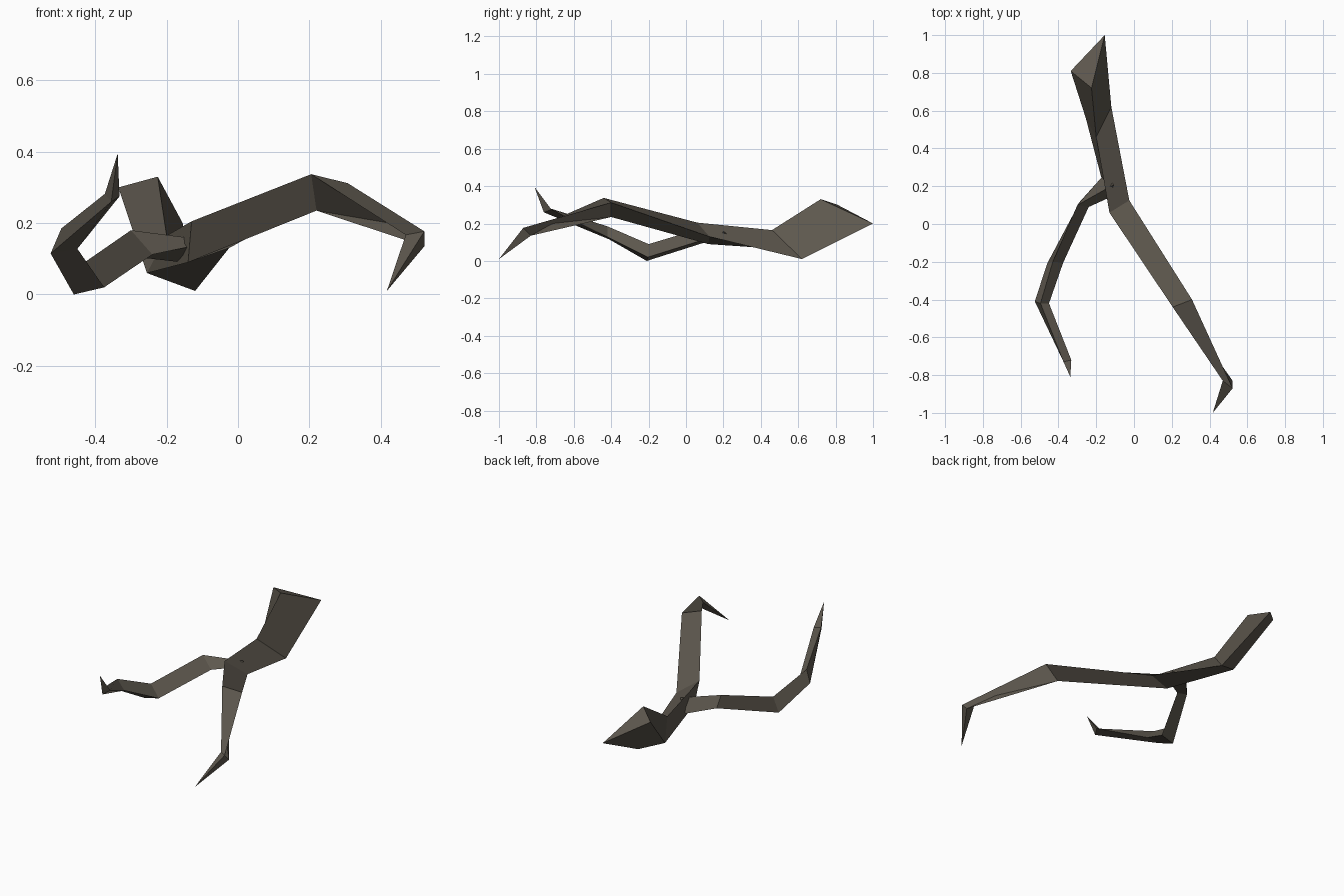
import bpy, bmesh

# bark colour
bark = bpy.data.materials.new("grey_brown_bark")
bark.diffuse_color = (0.112, 0.098, 0.077, 1)


def twig(name, rings, tip):
    """Skin three-sided rings into a faceted limb ending in a point."""
    bm = bmesh.new()
    loops = [[bm.verts.new(p) for p in ring] for ring in rings]
    bm.faces.new(loops[0])
    for a, b in zip(loops, loops[1:]):
        for i in range(3):
            j = (i + 1) % 3
            bm.faces.new((a[i], a[j], b[j], b[i]))
    end = bm.verts.new(tip)
    for i in range(3):
        bm.faces.new((loops[-1][i], loops[-1][(i + 1) % 3], end))
    bmesh.ops.recalc_face_normals(bm, faces=bm.faces)
    mesh = bpy.data.meshes.new(name)
    bm.to_mesh(mesh)
    bm.free()
    mesh.materials.append(bark)
    obj = bpy.data.objects.new(name, mesh)
    bpy.context.collection.objects.link(obj)
    return obj


# main limb: thick cut end at the back, hooked tip at the front
twig("main_branch", [
    [(-0.225, 0.72, 0.33), (-0.335, 0.81, 0.30), (-0.155, 1.0, 0.20)],
    [(-0.20, 0.46, 0.165), (-0.255, 0.56, 0.06), (-0.12, 0.62, 0.01)],
    [(-0.13, 0.06, 0.205), (-0.14, 0.12, 0.09), (-0.025, 0.125, 0.13)],
    [(0.205, -0.44, 0.337), (0.22, -0.40, 0.235), (0.307, -0.40, 0.312)],
    [(0.47, -0.83, 0.167), (0.522, -0.83, 0.135), (0.522, -0.87, 0.177)],
], (0.417, -1.0, 0.01))

# side limb: leaves the main limb, dips to the ground and curls up
twig("side_branch", [
    [(-0.108, 0.208, 0.155), (-0.13, 0.14, 0.135), (-0.155, 0.265, 0.09)],
    [(-0.30, 0.10, 0.18), (-0.24, 0.09, 0.112), (-0.285, 0.12, 0.105)],
    [(-0.43, -0.20, 0.09), (-0.375, -0.205, 0.02), (-0.46, -0.21, 0.0)],
    [(-0.495, -0.42, 0.185), (-0.45, -0.42, 0.128), (-0.525, -0.41, 0.115)],
    [(-0.373, -0.73, 0.282), (-0.332, -0.72, 0.275), (-0.355, -0.76, 0.26)],
], (-0.337, -0.81, 0.395))
